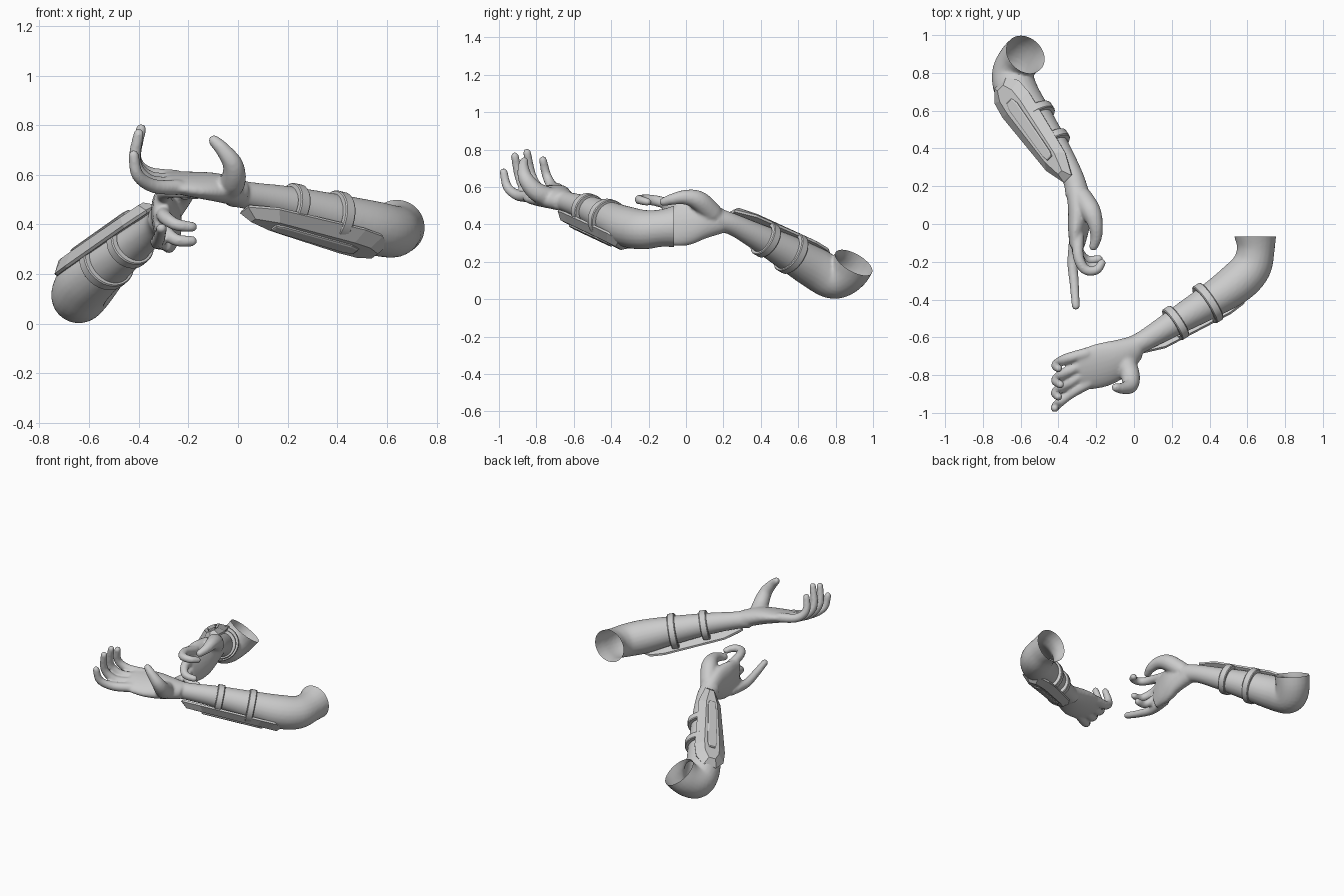
import bpy, bmesh, math
from mathutils import Vector, Matrix

if "Cube" in bpy.data.objects:
    bpy.data.objects.remove(bpy.data.objects["Cube"])


def finish(bm, name):
    bmesh.ops.recalc_face_normals(bm, faces=bm.faces)
    me = bpy.data.meshes.new(name)
    bm.to_mesh(me)
    bm.free()
    ob = bpy.data.objects.new(name, me)
    bpy.context.collection.objects.link(ob)
    return ob


def activate(ob):
    bpy.ops.object.select_all(action='DESELECT')
    ob.select_set(True)
    bpy.context.view_layer.objects.active = ob


def spline(pts, n=6):
    """Smooth curve through points of any dimension."""
    p = [pts[0]] + pts + [pts[-1]]
    out = []
    for i in range(1, len(p) - 2):
        for k in range(n):
            t = k / n
            out.append([0.5 * (2 * b + (c - a) * t + (2 * a - 5 * b + 4 * c - d) * t * t
                               + (3 * b - a - 3 * c + d) * t ** 3)
                        for a, b, c, d in zip(p[i - 1], p[i], p[i + 1], p[i + 2])])
    return out + [list(pts[-1])]


def tube(bm, pts, ref, round_ends=False, seg=24):
    """Capped elliptical tube; points are x, y, z, half width, half thickness."""
    pts = spline([tuple(q) if len(q) == 5 else tuple(q) + (q[3],) for q in pts])
    pos = [Vector(q[:3]) for q in pts]
    rings = []
    for i, q in enumerate(pts):
        t = (pos[min(i + 1, len(pos) - 1)] - pos[max(i - 1, 0)]).normalized()
        side = Vector(ref).cross(t).normalized()
        up = t.cross(side)
        rings.append([bm.verts.new(pos[i] + side * q[3] * math.cos(a) + up * q[4] * math.sin(a))
                      for a in (2 * math.pi * k / seg for k in range(seg))])
    for r0, r1 in zip(rings, rings[1:]):
        for k in range(seg):
            bm.faces.new((r0[k], r0[(k + 1) % seg], r1[(k + 1) % seg], r1[k]))
    bm.faces.new(rings[0][::-1])
    bm.faces.new(rings[-1])
    if round_ends:
        for i in (0, -1):
            bmesh.ops.create_icosphere(bm, subdivisions=2, radius=pts[i][3],
                                       matrix=Matrix.Translation(pos[i]))


def finger(bm, path, ref, r0=0.032, r1=0.022):
    n = len(path) - 1
    tube(bm, [(*p, r0 + (r1 - r0) * i / n) for i, p in enumerate(path)], ref, True, 14)


def arm(name, path, ref, palm, palm_ref, thumb, fingers, finger_ref, cut, cut_n):
    bm = bmesh.new()
    tube(bm, path, ref)
    tube(bm, palm, palm_ref, False)
    tube(bm, thumb, finger_ref, True, 14)
    for f in fingers:
        finger(bm, f, finger_ref)
    ob = finish(bm, name)
    # fuse into one skin
    activate(ob)
    m = ob.modifiers.new('fuse', 'REMESH')
    m.mode, m.voxel_size = 'VOXEL', 0.008
    s = ob.modifiers.new('soften', 'SMOOTH')
    s.factor, s.iterations = 0.5, 8
    for mod in ('fuse', 'soften'):
        bpy.ops.object.modifier_apply(modifier=mod)
    # open the upper-arm end
    bm = bmesh.new()
    bm.from_mesh(ob.data)
    c, n = Vector(cut), Vector(cut_n).normalized()
    faces = [f for f in bm.faces if (f.calc_center_median() - c).length < 0.17]
    geom = set(faces)
    for f in faces:
        geom.update(f.edges)
        geom.update(f.verts)
    bmesh.ops.bisect_plane(bm, geom=list(geom), plane_co=c, plane_no=n)
    kill = [f for f in bm.faces if (f.calc_center_median() - c).length < 0.17
            and (f.calc_center_median() - c).dot(n) > 1e-5]
    bmesh.ops.delete(bm, geom=kill, context='FACES')
    bm.to_mesh(ob.data)
    bm.free()
    activate(ob)
    bpy.ops.object.shade_smooth()


def bracer(prefix, wrist, elbow, n0, straps):
    w0, e0 = Vector(wrist), Vector(elbow)
    d = (e0 - w0).normalized()
    n = (Vector(n0) - d * Vector(n0).dot(d)).normalized()
    w = n.cross(d)
    mid = w0 + d * 0.315

    def plate(name, outline, layers):
        bm = bmesh.new()
        loop = outline + [(s, -y) for s, y in reversed(outline)]
        rings = [[bm.verts.new(mid + d * s * ks + w * y * kw + n * (h + 0.05 * (s + 0.3)))
                  for s, y in loop] for ks, kw, h in layers]
        for a, b in zip(rings, rings[1:]):
            for k in range(len(loop)):
                j = (k + 1) % len(loop)
                bm.faces.new((a[k], a[j], b[j], b[k]))
        bm.faces.new(rings[0])
        bm.faces.new(rings[-1])
        finish(bm, prefix + name)

    # faceted guard plate and raised panel
    plate('guard_plate', [(-0.34, 0.03), (-0.22, 0.075), (0.18, 0.105), (0.27, 0.095), (0.33, 0.045)],
          [(0.98, 0.95, 0.06), (1, 1, 0.072), (0.88, 0.5, 0.11)])
    plate('guard_panel', [(-0.2, 0.018), (-0.17, 0.026), (0.16, 0.032), (0.2, 0.02)],
          [(1, 1, 0.1), (1, 1, 0.116), (0.97, 0.8, 0.12)])

    # straps wrapped around the forearm
    for i, (c, r) in enumerate(straps):
        bm = bmesh.new()
        c = Vector(c) + n * 0.008
        seg, rings = 36, []
        for k in range(seg):
            a = 2 * math.pi * k / seg
            o = w * math.cos(a) * 1.06 + n * math.sin(a)
            rings.append([bm.verts.new(c + o * (r + h) + d * x) for h, x in
                          ((-0.01, -0.023), (0.009, -0.023), (0.013, -0.018),
                           (0.013, 0.018), (0.009, 0.023), (-0.01, 0.023))])
        for k in range(seg):
            p, q = rings[k], rings[(k + 1) % seg]
            for j in range(6):
                bm.faces.new((p[j], p[(j + 1) % 6], q[(j + 1) % 6], q[j]))
        activate(finish(bm, f'{prefix}strap_{i + 1}'))
        bpy.ops.object.shade_smooth_by_angle(angle=math.radians(35))


# front arm with open palm facing up
arm('open_hand_arm',
    [(0.64, -0.03, 0.39, 0.118), (0.645, -0.13, 0.38, 0.1), (0.62, -0.23, 0.372, 0.106),
     (0.54, -0.315, 0.388, 0.108), (0.4, -0.41, 0.43, 0.092), (0.2, -0.53, 0.485, 0.07),
     (0.05, -0.62, 0.515, 0.056), (-0.03, -0.66, 0.53, 0.058)], (0, 0, 1),
    [(0.01, -0.65, 0.525, 0.065, 0.055), (-0.08, -0.71, 0.548, 0.104, 0.055),
     (-0.18, -0.75, 0.56, 0.12, 0.045), (-0.29, -0.775, 0.572, 0.108, 0.032)], (0.1, -0.25, 1),
    [(-0.05, -0.72, 0.54, 0.056), (-0.02, -0.8, 0.575, 0.052), (-0.02, -0.855, 0.64, 0.042),
     (-0.06, -0.87, 0.7, 0.031), (-0.097, -0.865, 0.738, 0.024)],
    [[(-0.24, -0.84, 0.55), (-0.34, -0.9, 0.555), (-0.405, -0.955, 0.6), (-0.42, -0.975, 0.68)],
     [(-0.26, -0.79, 0.56), (-0.36, -0.85, 0.575), (-0.415, -0.89, 0.65), (-0.4, -0.915, 0.765)],
     [(-0.26, -0.74, 0.575), (-0.36, -0.785, 0.59), (-0.415, -0.825, 0.66), (-0.39, -0.85, 0.785)],
     [(-0.25, -0.685, 0.59), (-0.36, -0.715, 0.605), (-0.413, -0.745, 0.66), (-0.4, -0.765, 0.745)]],
    (0.3, 1, 0.1), (0.64, -0.065, 0.39), (0, 1, 0))
bracer('front_', (0.04, -0.62, 0.515), (0.66, -0.22, 0.37), (0, -0.5, -0.87),
       [((0.22, -0.52, 0.48), 0.079), ((0.39, -0.415, 0.432), 0.097)])

# rear arm with curled fingers and little finger extended
arm('curled_hand_arm',
    [(-0.55, 0.915, 0.235, 0.114), (-0.605, 0.87, 0.15, 0.11), (-0.642, 0.79, 0.112, 0.111),
     (-0.615, 0.69, 0.165, 0.112), (-0.52, 0.55, 0.245, 0.096), (-0.4, 0.38, 0.335, 0.071),
     (-0.325, 0.25, 0.4, 0.058), (-0.3, 0.16, 0.425, 0.064)], (-0.75, -0.2, 0.5),
    [(-0.305, 0.2, 0.415, 0.064, 0.055), (-0.288, 0.08, 0.425, 0.112, 0.06),
     (-0.293, -0.02, 0.415, 0.132, 0.054), (-0.302, -0.12, 0.41, 0.12, 0.036)], (1, 0, 0.15),
    [(-0.275, 0.14, 0.46, 0.056), (-0.23, 0.07, 0.525, 0.054), (-0.205, 0.0, 0.545, 0.041),
     (-0.2, -0.07, 0.535, 0.031), (-0.215, -0.12, 0.52, 0.024)],
    [[(-0.295, -0.06, 0.5), (-0.295, -0.17, 0.528), (-0.26, -0.24, 0.533), (-0.2, -0.245, 0.53),
      (-0.17, -0.205, 0.52)],
     [(-0.3, -0.07, 0.45), (-0.295, -0.17, 0.43), (-0.25, -0.225, 0.4), (-0.185, -0.22, 0.39)],
     [(-0.305, -0.07, 0.395), (-0.295, -0.14, 0.375), (-0.25, -0.19, 0.338), (-0.185, -0.185, 0.333)],
     [(-0.31, -0.06, 0.33), (-0.325, -0.2, 0.33), (-0.316, -0.32, 0.352), (-0.308, -0.435, 0.385)]],
    (0.1, 0.1, 1), (-0.574, 0.893, 0.198), (0.42, 0.45, 0.78))
bracer('rear_', (-0.325, 0.25, 0.4), (-0.66, 0.75, 0.12), (-0.55, 0.1, 0.83),
       [((-0.43, 0.425, 0.312), 0.083), ((-0.525, 0.56, 0.24), 0.1)])
